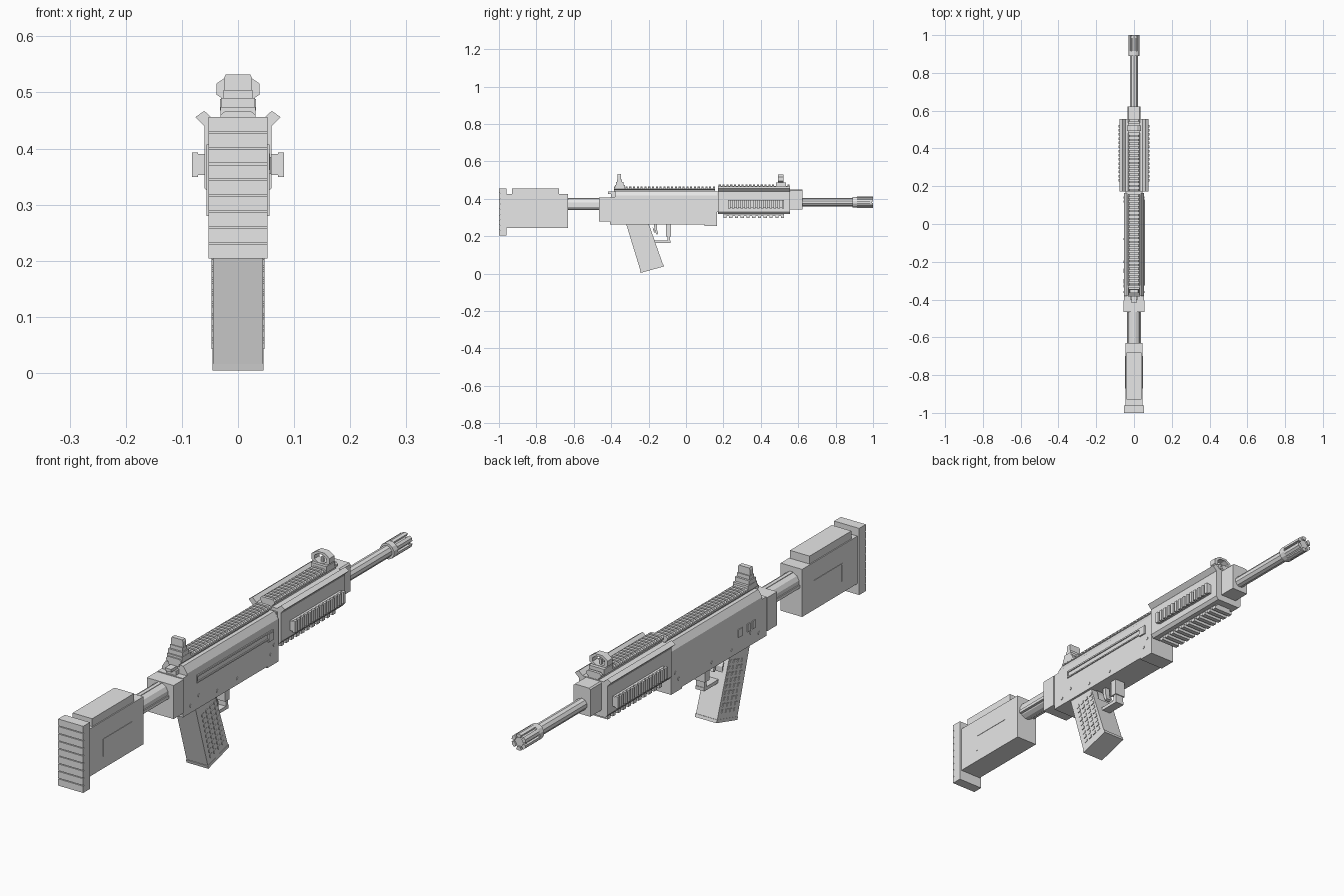
import bpy, bmesh, math
from mathutils import Vector, Matrix

if "Cube" in bpy.data.objects:
    bpy.data.objects.remove(bpy.data.objects["Cube"])

mat = bpy.data.materials.new("plain_grey")
mat.diffuse_color = (0.8, 0.8, 0.8, 1)
mat.use_nodes = True
mat.node_tree.nodes["Principled BSDF"].inputs["Base Color"].default_value = mat.diffuse_color


def prism(bm, pts, axis, a, b):
    """Extrude a 2D profile along x (y,z points) or y (x,z points)."""
    put = (lambda p, t: (t, p[0], p[1])) if axis == 'x' else (lambda p, t: (p[0], t, p[1]))
    va = [bm.verts.new(put(p, a)) for p in pts]
    vb = [bm.verts.new(put(p, b)) for p in pts]
    n = len(pts)
    bm.faces.new(va)
    bm.faces.new(vb[::-1])
    for i in range(n):
        j = (i + 1) % n
        bm.faces.new((va[j], va[i], vb[i], vb[j]))


def box(bm, x0, x1, y0, y1, z0, z1):
    prism(bm, [(x0, z0), (x1, z0), (x1, z1), (x0, z1)], 'y', y0, y1)


def cbox(bm, w, y0, y1, z0, z1):
    box(bm, -w, w, y0, y1, z0, z1)


def circle(r, cx, cz, n, rz=None):
    return [(cx + r * math.cos(math.tau * (i + .5) / n),
             cz + (rz or r) * math.sin(math.tau * (i + .5) / n)) for i in range(n)]


def mirrored(pts):
    """Close a right-half profile (bottom to top) with its mirror image."""
    return pts + [(-x, z) for x, z in reversed(pts)]


def finish(name, bm):
    bmesh.ops.recalc_face_normals(bm, faces=bm.faces[:])
    me = bpy.data.meshes.new(name)
    bm.to_mesh(me)
    bm.free()
    me.materials.append(mat)
    ob = bpy.data.objects.new(name, me)
    bpy.context.collection.objects.link(ob)
    return ob


def steps(a, b, n, fill):
    """n evenly spaced intervals between a and b."""
    p = (b - a) / (n - 1 + fill)
    return [(a + i * p, a + i * p + p * fill) for i in range(n)]


# Stock: body, cheek riser and thin side grooves
bm = bmesh.new()
cbox(bm, .045, -.96, -.63, .245, .425)
cbox(bm, .041, -.93, -.68, .425, .455)
for s in (-1, 1):
    cbox_x = sorted((s * .045, s * .0465))
    box(bm, *cbox_x, -.87, -.70, .352, .357)
    box(bm, *cbox_x, -.87, -.865, .29, .352)
finish("stock", bm)

# Butt plate with horizontal ribs
bm = bmesh.new()
cbox(bm, .0525, -.994, -.96, .204, .456)
for a, b in steps(.204, .456, 9, .9):
    cbox(bm, .0525, -1, -.994, a, b)
finish("butt_plate", bm)

# Stock tube with lower key
bm = bmesh.new()
prism(bm, circle(.033, 0, .371, 12), 'y', -.64, -.45)
cbox(bm, .036, -.64, -.45, .352, .364)
cbox(bm, .007, -.64, -.45, .395, .405)
finish("stock_tube", bm)

# Receiver: end block, lower body, chamfered top, front step
bm = bmesh.new()
cbox(bm, .056, -.465, -.405, .28, .407)
finish("receiver_end_block", bm)
bm = bmesh.new()
prism(bm, [(-.405, .262), (.10, .262), (.10, .256), (.165, .256), (.165, .41), (-.405, .41)],
      'x', -.053, .053)
prism(bm, mirrored([(.053, .41), (.053, .418), (.037, .443)]), 'y', -.38, .165)
cbox(bm, .045, .165, .18, .33, .44)
finish("receiver", bm)
bm = bmesh.new()
cbox(bm, .013, -.418, -.37, .427, .438)
cbox(bm, .02, -.40, -.37, .41, .427)
finish("charging_handle", bm)

# Receiver side details: long slot frame, pins, small plates
bm = bmesh.new()
box(bm, .053, .057, -.32, .13, .385, .391)
box(bm, .053, .057, -.32, .10, .362, .367)
box(bm, .053, .057, -.325, -.32, .362, .391)
box(bm, .053, .059, .10, .13, .355, .385)
for a, b in ((-.335, -.32), (-.305, -.29), (-.26, -.235)):
    box(bm, -.056, -.053, a, b, .32, .35)
for s in (-1, 1):
    for y, z in ((-.36, .29), (-.31, .31), (-.20, .285), (-.08, .285), (.12, .30), (.14, .33)):
        prism(bm, circle(.006, y, z, 8), 'x', s * .052, s * .055)
finish("receiver_details", bm)


# Top rails: T-shaped base with cross teeth
def top_rail(name, y0, y1, z, h, n):
    bm = bmesh.new()
    cbox(bm, .022, y0, y1, z - .004, z + h * .45)
    prism(bm, mirrored([(.022, z + h * .2), (.031, z + h * .45), (.03, z + h * .6)]), 'y', y0, y1)
    for a, b in steps(y0, y1, n, .55):
        prism(bm, mirrored([(.031, z + h * .5), (.031, z + h * .75), (.024, z + h)]), 'y', a, b)
    finish(name, bm)


top_rail("receiver_rail", -.385, .155, .441, .025, 27)
top_rail("handguard_rail", .175, .553, .452, .026, 19)

# Handguard body with flared upper plates
bm = bmesh.new()
prism(bm, mirrored([(.05, .318), (.06, .33), (.06, .438), (.05, .452)]), 'y', .172, .555)
for s in (-1, 1):
    prism(bm, [(s * x, z) for x, z in ((.056, .436), (.076, .456), (.060, .467), (.042, .45))],
          'y', .172, .555)
finish("handguard", bm)

# Handguard side and bottom rails
bm = bmesh.new()
for s in (-1, 1):
    box(bm, *sorted((s * .06, s * .071)), .225, .525, .353, .39)
    for a, b in steps(.225, .525, 14, .58):
        box(bm, *sorted((s * .071, s * .082)), a, b, .349, .393)
finish("side_rails", bm)
bm = bmesh.new()
cbox(bm, .032, .2, .525, .308, .32)
for a, b in steps(.2, .525, 11, .55):
    cbox(bm, .04, a, b, .297, .31)
finish("bottom_rail", bm)

# Gas block, barrel and slotted muzzle
bm = bmesh.new()
prism(bm, mirrored([(.035, .343), (.035, .445), (.03, .45)]), 'y', .555, .622)
finish("gas_block", bm)
bm = bmesh.new()
prism(bm, circle(.022, 0, .382, 10), 'y', .61, .90)
finish("barrel", bm)
bm = bmesh.new()
prism(bm, circle(.030, 0, .382, 12), 'y', .89, .915)
prism(bm, circle(.022, 0, .382, 12), 'y', .91, .985)
prism(bm, circle(.025, 0, .382, 12), 'y', .985, .994)
for i in range(6):
    t = math.tau * (i + .5) / 6
    prism(bm, [(r * math.cos(t + d), .382 + r * math.sin(t + d))
               for r, d in ((.018, -.36), (.030, -.36), (.0315, 0), (.030, .36), (.018, .36))],
          'y', .915, 1.0)
finish("muzzle_brake", bm)

# Rear sight
bm = bmesh.new()
cbox(bm, .031, -.38, -.325, .455, .474)
cbox(bm, .03, -.375, -.335, .474, .49)
cbox(bm, .026, -.368, -.343, .49, .504)
prism(bm, mirrored([(.025, .5), (.025, .525), (.022, .532)]), 'y', -.365, -.347)
finish("rear_sight", bm)

# Front sight: base, ring and centre post
bm = bmesh.new()
cbox(bm, .032, .482, .535, .468, .488)
outer, inner = circle(.041, 0, .506, 8, .027), circle(.027, 0, .506, 8, .018)
for i in range(8):
    j = (i + 1) % 8
    prism(bm, [outer[i], outer[j], inner[j], inner[i]], 'y', .493, .522)
cbox(bm, .004, .503, .511, .486, .51)
finish("front_sight", bm)

# Grip: built upright with its local origin at the top rear, then tilted
L = .255
bm = bmesh.new()
cbox(bm, .0445, 0, .125, -L, .04)
cbox(bm, .0455, -.002, .121 + .007, -L - .012, -L)
prism(bm, [(.125, -.045), (.13, -.07), (.125, -.09)], 'x', -.035, .035)
for s in (-1, 1):
    for r in range(9):
        for c in range(4):
            y, z = .018 + c * .025, -.045 - r * .022
            box(bm, *sorted((s * .0445, s * .047)), y, y + .014, z - .012, z)
grip = finish("grip", bm)
tilt = Matrix.Translation((0, -.312, .262)) @ Matrix.Rotation(math.radians(15.5), 4, 'X')
grip.data.transform(tilt)
for v in grip.data.vertices:      # trim the hidden top inside the receiver
    v.co.z = min(v.co.z, .275)

# Trigger and guard
bm = bmesh.new()
prism(bm, [(-.172, .265), (-.155, .265), (-.155, .235), (-.148, .212), (-.158, .208), (-.168, .235)],
      'x', -.01, .01)
finish("trigger", bm)
bm = bmesh.new()
cbox(bm, .018, -.185, -.083, .165, .178)
cbox(bm, .018, -.098, -.085, .17, .205)
cbox(bm, .022, -.108, -.081, .2, .265)
finish("trigger_guard", bm)
